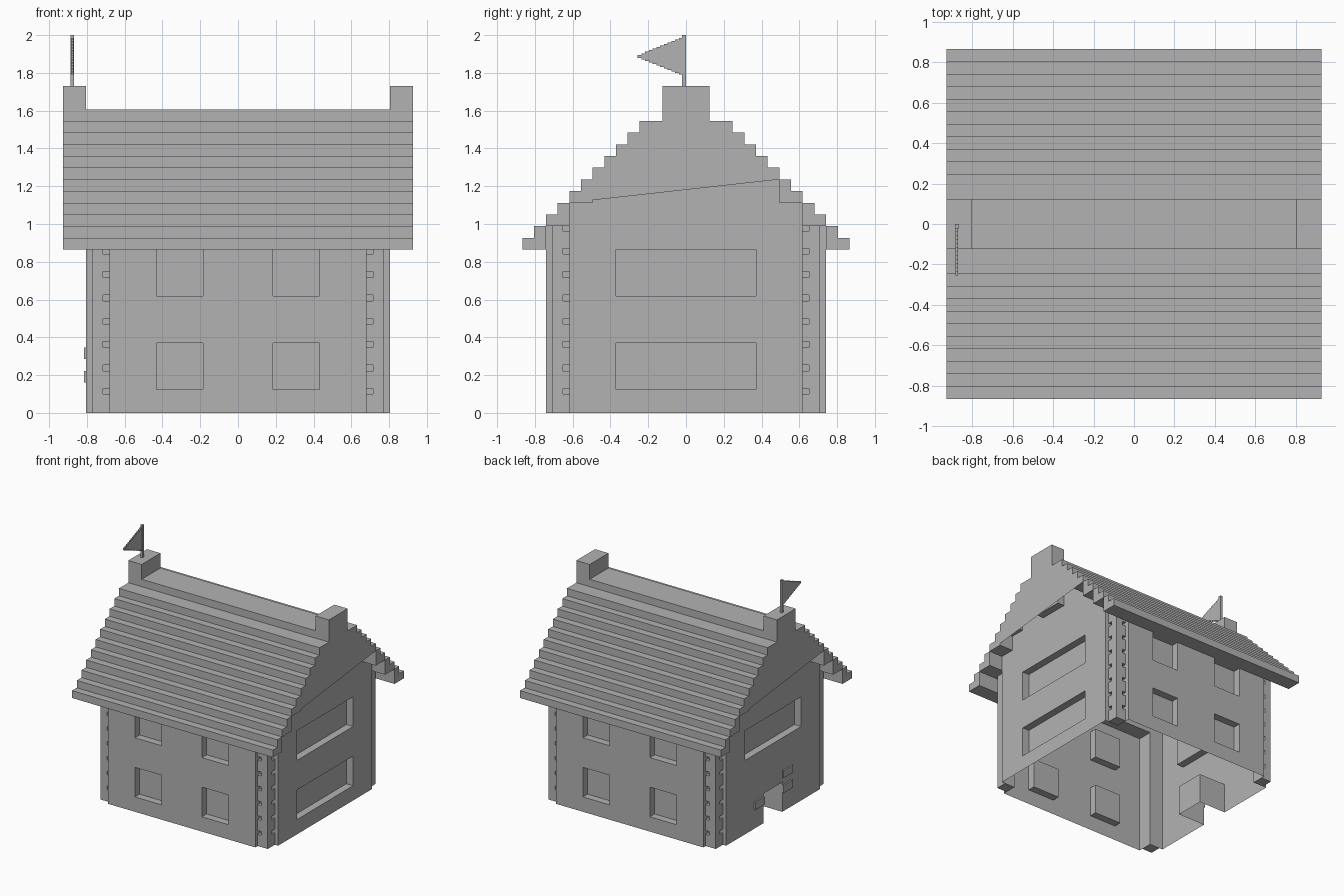
import bpy, bmesh

if "Cube" in bpy.data.objects:
    bpy.data.objects.remove(bpy.data.objects["Cube"])

U = 0.0618  # building module

stone = bpy.data.materials.new("plain_grey")
stone.use_nodes = True
grey = (0.45, 0.45, 0.45, 1)
stone.diffuse_color = grey
stone.node_tree.nodes["Principled BSDF"].inputs["Base Color"].default_value = grey


def finish(name, bm):
    bmesh.ops.recalc_face_normals(bm, faces=bm.faces)
    mesh = bpy.data.meshes.new(name)
    bm.to_mesh(mesh)
    bm.free()
    mesh.materials.append(stone)
    obj = bpy.data.objects.new(name, mesh)
    bpy.context.collection.objects.link(obj)
    return obj


def boxes(name, spans):
    """Each span is (x0, x1, y0, y1, z0, z1) in modules."""
    bm = bmesh.new()
    for x0, x1, y0, y1, z0, z1 in spans:
        verts = bmesh.ops.create_cube(bm, size=1)["verts"]
        for v in verts:
            v.co = (U * (x1 if v.co.x > 0 else x0),
                    U * (y1 if v.co.y > 0 else y0),
                    U * (z1 if v.co.z > 0 else z0))
    return finish(name, bm)


def prism(name, profile, x0, x1):
    """Extrude a (y, z) outline from x0 to x1, all in modules."""
    bm = bmesh.new()
    face = bm.faces.new([bm.verts.new((x0 * U, y * U, z * U)) for y, z in profile])
    out = bmesh.ops.extrude_face_region(bm, geom=[face])["geom"]
    bmesh.ops.translate(bm, vec=((x1 - x0) * U, 0, 0),
                        verts=[v for v in out if isinstance(v, bmesh.types.BMVert)])
    return finish(name, bm)


def carve(obj, spans):
    cutter = boxes("cutter", spans)
    cutter.hide_render = True
    mod = obj.modifiers.new("carve", "BOOLEAN")
    mod.operation = "DIFFERENCE"
    mod.solver = "EXACT"
    mod.object = cutter
    bpy.context.view_layer.objects.active = obj
    bpy.ops.object.modifier_apply(modifier=mod.name)
    bpy.data.objects.remove(cutter)


def mirrored(a, b, sign):
    return tuple(sorted((a * sign, b * sign)))


def both_sides(half):
    return half + [(-y, z) for y, z in reversed(half)]


SIGNS = (-1, 1)
FLOORS = ((2, 6), (10, 14))

# Stepped line where walls meet the roof
under = [(12, 16)]
for i in range(4):
    y, z = 10 - 2 * i, 16 + 2 * i
    under += [(y, z), (y, z + 2)]

# House body
body = prism("house_walls", both_sides([(12, 0)] + under), -13, 13)
cuts = []
for s in SIGNS:
    for floor in FLOORS:
        for t in SIGNS:
            cuts.append(mirrored(3, 7, t) + mirrored(11, 13, s) + floor)
        if s > 0 or floor[0] > 6:
            cuts.append(mirrored(12, 14, s) + (-6, 6) + floor)
    for t in SIGNS:
        cuts.append(mirrored(11, 14, s) + mirrored(10, 13, t) + (-1, 16))
# Doorway
cuts.append((-14, -9, -2, 2, -1, 4))
carve(body, cuts)

# Leave the underside of the house open
bm = bmesh.new()
bm.from_mesh(body.data)
floor_faces = [f for f in bm.faces
               if abs(f.normal.z) > 0.9 and f.calc_center_median().z < 0.01]
bmesh.ops.delete(bm, geom=floor_faces, context="FACES")
bm.to_mesh(body.data)
bm.free()

# Corner posts with rows of small notches
for s in SIGNS:
    for t in SIGNS:
        side = "left" if s > 0 else "right"
        end = "back" if t > 0 else "front"
        post = boxes(f"{end}_{side}_corner_post",
                     [mirrored(11, 12.5, s) + mirrored(10, 11.5, t) + (0, 16)])
        notches = []
        for k in range(8):
            z = (1.6 + 2 * k, 2.1 + 2 * k)
            notches.append(mirrored(10.9, 11.55, s) + mirrored(11, 12, t) + z)
            notches.append(mirrored(12, 13, s) + mirrored(9.9, 10.55, t) + z)
        carve(post, notches)

# Stepped roof
outer = [(14, 14)]
for k in range(11):
    outer += [(14 - k, 15 + k), (13 - k, 15 + k)]
outer[-1] = (2, 25)
outer.append((2, 26))
inner = [(12, 14)] + under
prism("stepped_roof", both_sides(outer) + list(reversed(both_sides(inner))), -15, 15)

# Chimneys with corbels at both gables
for s, side in ((1, "left"), (-1, "right")):
    boxes(f"{side}_chimney", [mirrored(13, 15, s) + (-2, 2, 21, 28)])
    boxes(f"{side}_chimney_corbel", [mirrored(13, 14, s) + (-2, 2, 20, 21)])

# Small plates beside the doorway
for i, (y, z) in enumerate(((-4, 2.6), (-4, 4.6), (2, 2.6))):
    boxes(f"door_plate_{i + 1}", [(-13.2, -13, y, y + 2, z, z + 1)])

# Flag pole and stepped pennant
boxes("flag_pole", [(-14.35, -14.03, -0.36, 0, 28, 2 / U)])
STEPS = 12
edge = []
for k in range(STEPS):
    h = 1.55 * (1 - k / STEPS)
    edge += [(-0.3 - 0.32 * k, h), (-0.3 - 0.32 * (k + 1), h)]
pennant = [(y, 30.55 + h) for y, h in edge] + [(y, 30.55 - h) for y, h in reversed(edge)]
prism("pennant", pennant, -14.3, -14.08)
